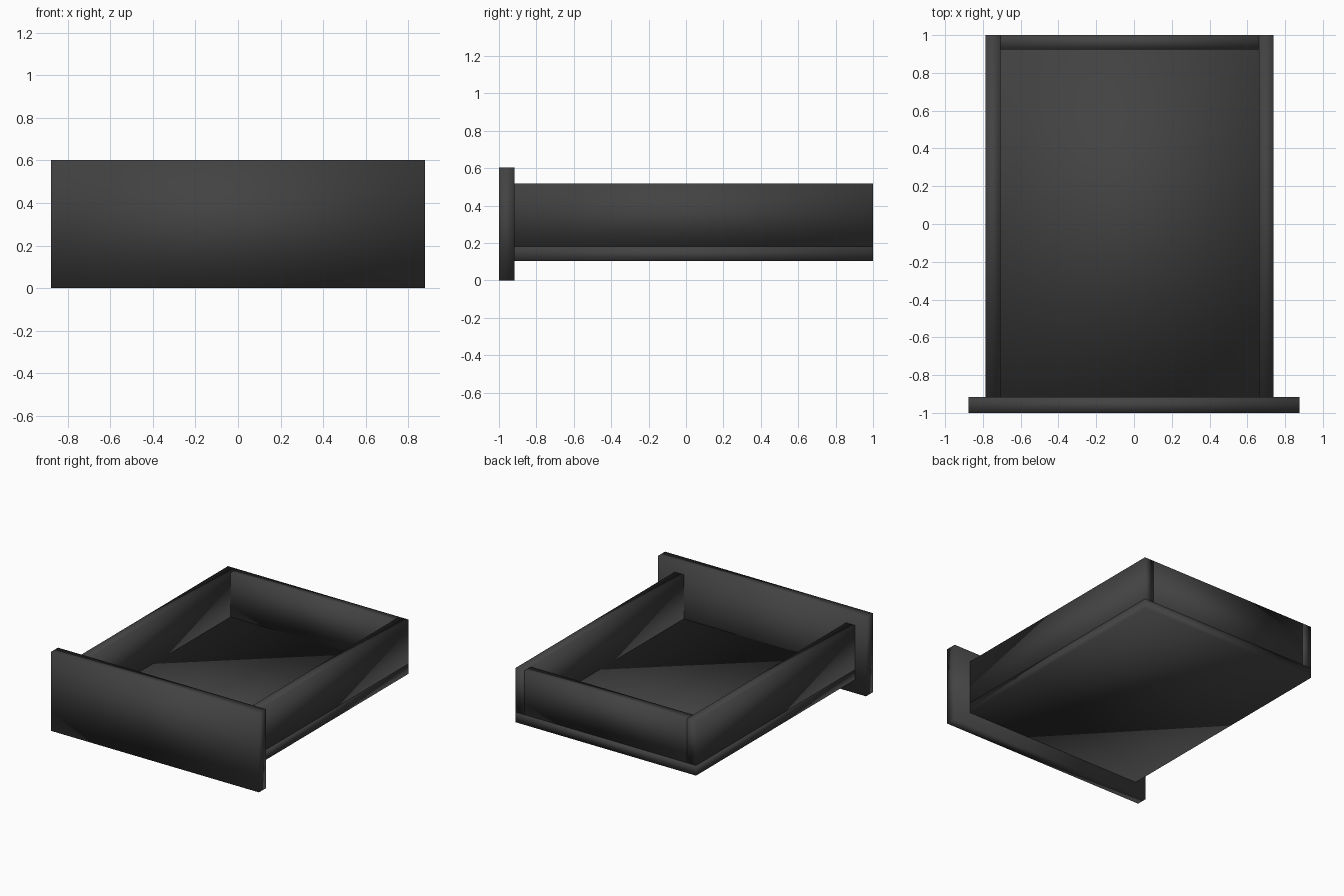
import bpy
import bmesh
from mathutils import Vector

if "Cube" in bpy.data.objects:
    bpy.data.objects.remove(bpy.data.objects["Cube"], do_unlink=True)

charcoal = bpy.data.materials.new("charcoal")
charcoal.use_nodes = True
colour = (0.055, 0.055, 0.055, 1)
charcoal.diffuse_color = colour
charcoal.node_tree.nodes["Principled BSDF"].inputs["Base Color"].default_value = colour


def board(name, low, high):
    """Softly shaded box spanning two opposite corners."""
    low, high = Vector(low), Vector(high)
    mesh = bpy.data.meshes.new(name)
    bm = bmesh.new()
    bmesh.ops.create_cube(bm, size=1)
    bmesh.ops.scale(bm, vec=high - low, verts=bm.verts)
    bmesh.ops.translate(bm, vec=(low + high) / 2, verts=bm.verts)
    for face in bm.faces:
        face.smooth = True
    bm.to_mesh(mesh)
    bm.free()
    mesh.materials.append(charcoal)
    obj = bpy.data.objects.new(name, mesh)
    bpy.context.collection.objects.link(obj)
    return obj


# Main levels of the drawer; the box sits slightly off centre behind its front
left, right = 0.738, -0.785
front, back = -0.917, 1.0
bottom, floor, rim = 0.103, 0.18, 0.517
thick = 0.077

# Front panel and base
board("front_panel", (-0.877, -1, 0), (0.877, front, 0.603))
board("base", (right, front, bottom), (left, back, floor))

# Side walls and the back wall fitted between them
board("right_wall", (right, front, floor), (right + thick, back, rim))
board("left_wall", (left - thick, front, floor), (left, back, rim))
board("back_wall", (right + thick, back - thick, floor), (left - thick, back, rim))
